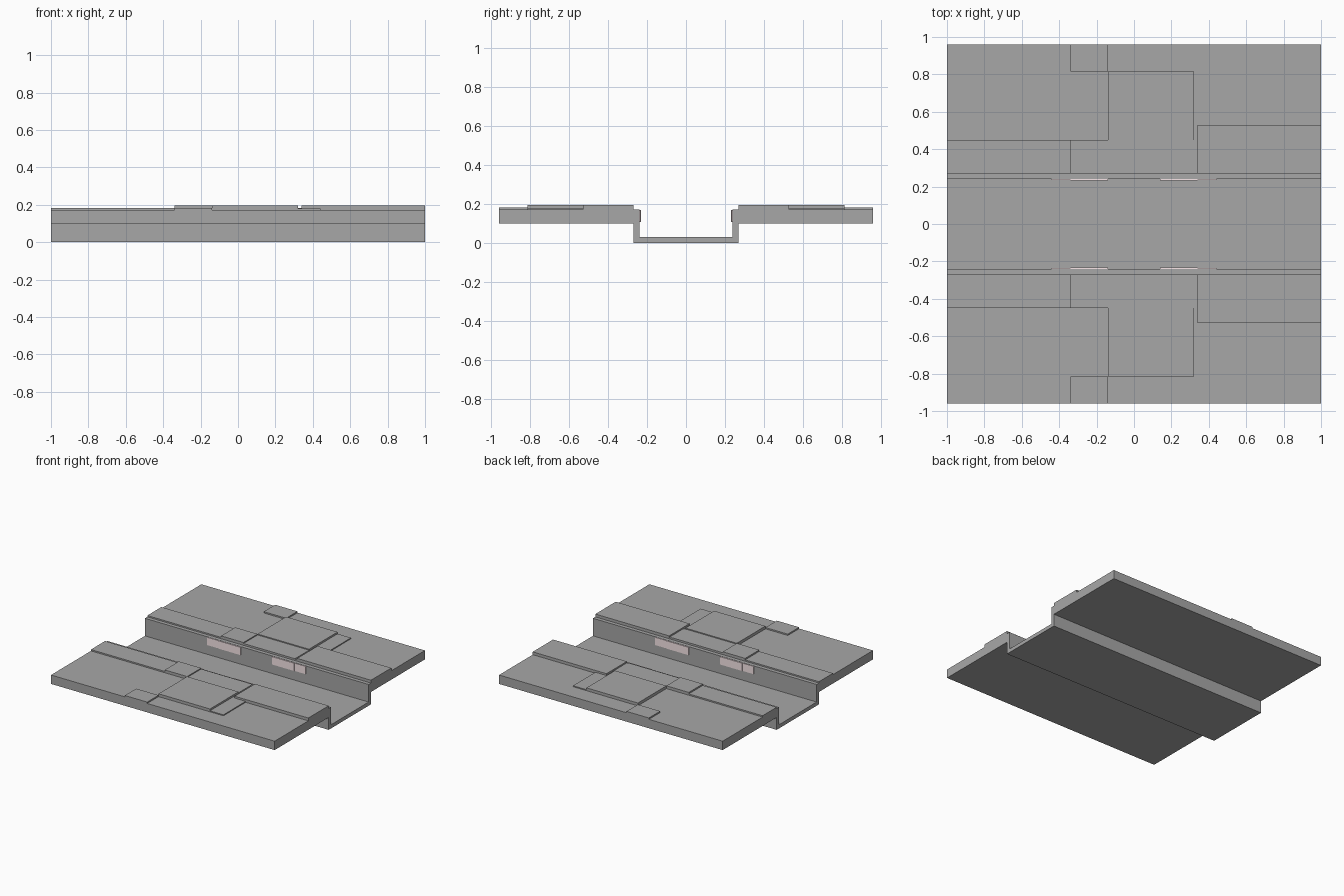
import bpy, bmesh

if "Cube" in bpy.data.objects:
    bpy.data.objects.remove(bpy.data.objects["Cube"])


def material(name, rgb):
    mat = bpy.data.materials.new(name)
    mat.diffuse_color = (*rgb, 1)
    mat.use_nodes = True
    mat.node_tree.nodes["Principled BSDF"].inputs["Base Color"].default_value = mat.diffuse_color
    return mat


grey = material("dark_grey", (0.39, 0.39, 0.39))
pink = material("pale_pink", (0.95, 0.80, 0.82))


def finish(name, bm, mat):
    bmesh.ops.recalc_face_normals(bm, faces=bm.faces)
    mesh = bpy.data.meshes.new(name)
    bm.to_mesh(mesh)
    bm.free()
    obj = bpy.data.objects.new(name, mesh)
    bpy.context.collection.objects.link(obj)
    mesh.materials.append(mat)
    return obj


def mirrored_box(name, x0, x1, y0, y1, z0, z1, mat=grey):
    """Box given by its limits, mirrored to the other side of the trench."""
    bm = bmesh.new()
    bmesh.ops.create_cube(bm, size=1)
    for v in bm.verts:
        v.co.x = x1 if v.co.x > 0 else x0
        v.co.y = y1 if v.co.y > 0 else y0
        v.co.z = z1 if v.co.z > 0 else z0
    obj = finish(name, bm, mat)
    mod = obj.modifiers.new("mirror", 'MIRROR')
    mod.use_axis = (False, True, False)
    return obj


# Trench and side decks: one y-z cross-section swept along x
half = [(0.24, 0.03), (0.24, 0.172), (0.96, 0.172), (0.96, 0.10), (0.27, 0.10), (0.27, 0.0)]
section = half + [(-y, z) for y, z in reversed(half)]
bm = bmesh.new()
face = bm.faces.new([bm.verts.new((-1, y, z)) for y, z in section])
ext = bmesh.ops.extrude_face_region(bm, geom=[face])
bmesh.ops.translate(bm, vec=(2, 0, 0),
                    verts=[g for g in ext["geom"] if isinstance(g, bmesh.types.BMVert)])
finish("trench_base", bm, grey)

# Raised deck plates: low ones at LOW, tall ones at HIGH
Z0, LOW, HIGH = 0.165, 0.183, 0.195
plates = [
    ("edge_strip", -1.0, 0.34, 0.27, 0.45, LOW),
    ("edge_block", -0.34, -0.14, 0.27, 0.45, HIGH),
    ("edge_filler", -0.14, 0.32, 0.27, 0.45, LOW + 0.004),
    ("centre_plate", -0.14, 0.32, 0.45, 0.815, HIGH),
    ("long_plate", 0.34, 1.0, 0.27, 0.53, HIGH),
    ("side_plate", 0.32, 0.44, 0.45, 0.815, LOW - 0.003),
    ("outer_plate", -0.34, -0.14, 0.815, 0.96, LOW),
]
for name, x0, x1, y0, y1, top in plates:
    mirrored_box(name, x0, x1, y0, y1, Z0, top)

# Coloured panels on the trench walls, each a thick part and a thinner outer part
for side, s in (("left", -1), ("right", 1)):
    a, b = sorted((0.14 * s, 0.34 * s))
    mirrored_box(side + "_wall_panel", a, b, 0.232, 0.25, 0.107, 0.170, pink)
    a, b = sorted((0.34 * s, 0.44 * s))
    mirrored_box(side + "_wall_panel_end", a, b, 0.235, 0.25, 0.107, 0.170, pink)
